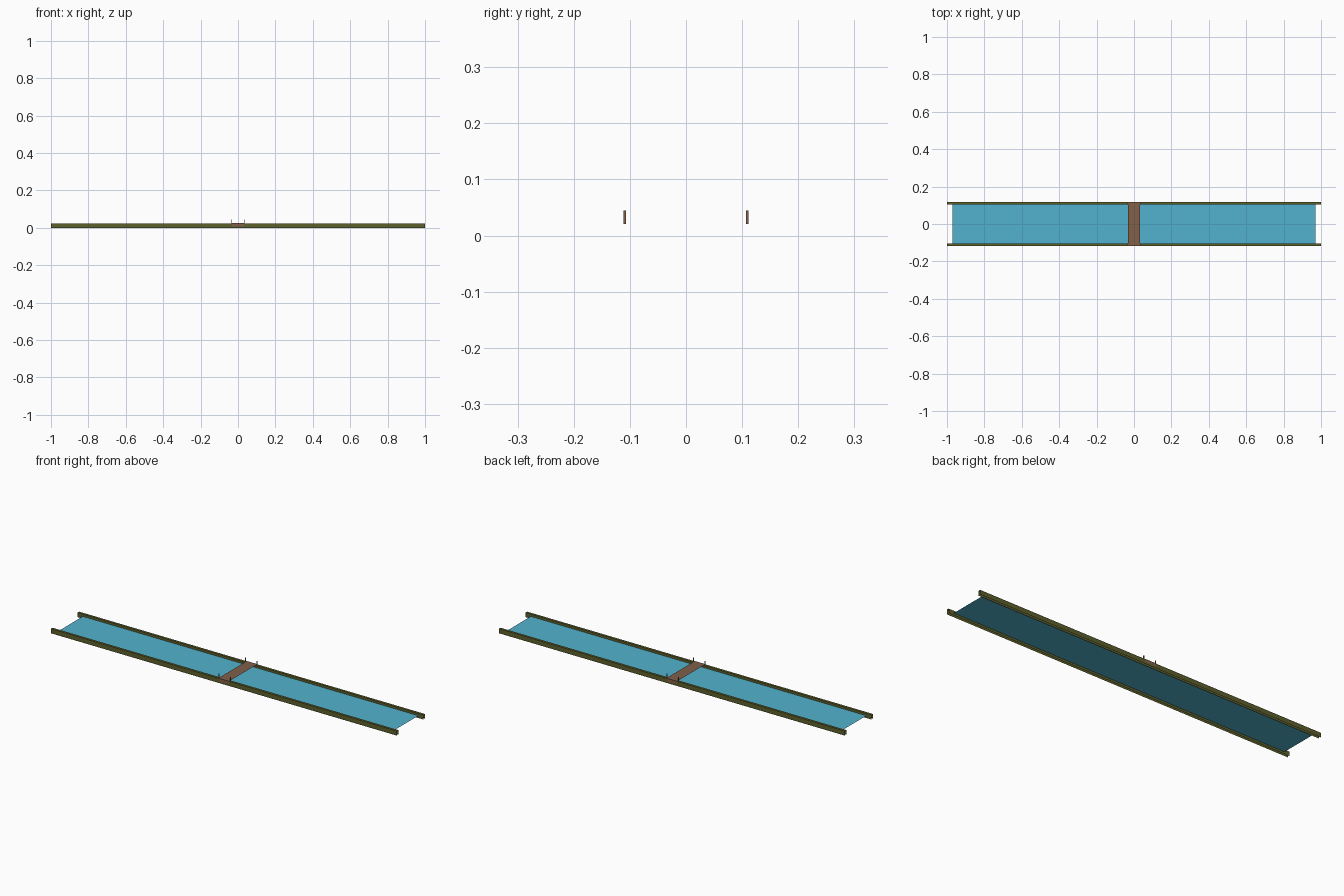
import bpy

if "Cube" in bpy.data.objects:
    bpy.data.objects.remove(bpy.data.objects["Cube"])

def material(name, rgb):
    m = bpy.data.materials.new(name)
    m.diffuse_color = (*rgb, 1)
    m.use_nodes = True
    m.node_tree.nodes["Principled BSDF"].inputs["Base Color"].default_value = m.diffuse_color
    return m

WATER = material("water blue", (0.085, 0.45, 0.62))
OLIVE = material("bank olive", (0.11, 0.115, 0.025))
BROWN = material("bridge brown", (0.22, 0.115, 0.068))

def sheet(name, profile, x0, x1, mat):
    """Extrude an open (y, z) profile along x as an open-ended sheet."""
    n = len(profile)
    verts = [(x, y, z) for x in (x0, x1) for y, z in profile]
    faces = [(i, i + n, i + n + 1, i + 1) for i in range(n - 1)]
    me = bpy.data.meshes.new(name)
    me.from_pydata(verts, [], faces)
    me.materials.append(mat)
    ob = bpy.data.objects.new(name, me)
    bpy.context.collection.objects.link(ob)
    return ob

def box(name, center, size, mat):
    bpy.ops.mesh.primitive_cube_add(size=1, location=center)
    ob = bpy.context.object
    ob.name = name
    ob.scale = size
    ob.data.materials.append(mat)

# Water surface, slightly shorter than the banks
sheet("water", [(0.105, 0.012), (-0.105, 0.012)], -0.97, 0.97, WATER)

# Banks: narrow upturned channels with open ends
IN, OUT, TOP = 0.1035, 0.1165, 0.024
sheet("front_bank", [(-IN, 0), (-IN, TOP), (-OUT, TOP), (-OUT, 0)], -1, 1, OLIVE)
sheet("back_bank", [(OUT, 0), (OUT, TOP), (IN, TOP), (IN, 0)], -1, 1, OLIVE)

# Bridge deck folded down over the outer bank faces
e = OUT + 0.0005
sheet("bridge_deck", [(e, 0.008), (e, 0.025), (-e, 0.025), (-e, 0.008)],
      -0.031, 0.031, BROWN)

# Corner posts of the bridge
for sx, xn in ((-1, "left"), (1, "right")):
    for sy, yn in ((-1, "front"), (1, "back")):
        box(f"{yn}_{xn}_post", (sx * 0.034, sy * 0.109, 0.0325),
            (0.003, 0.005, 0.024), BROWN)
